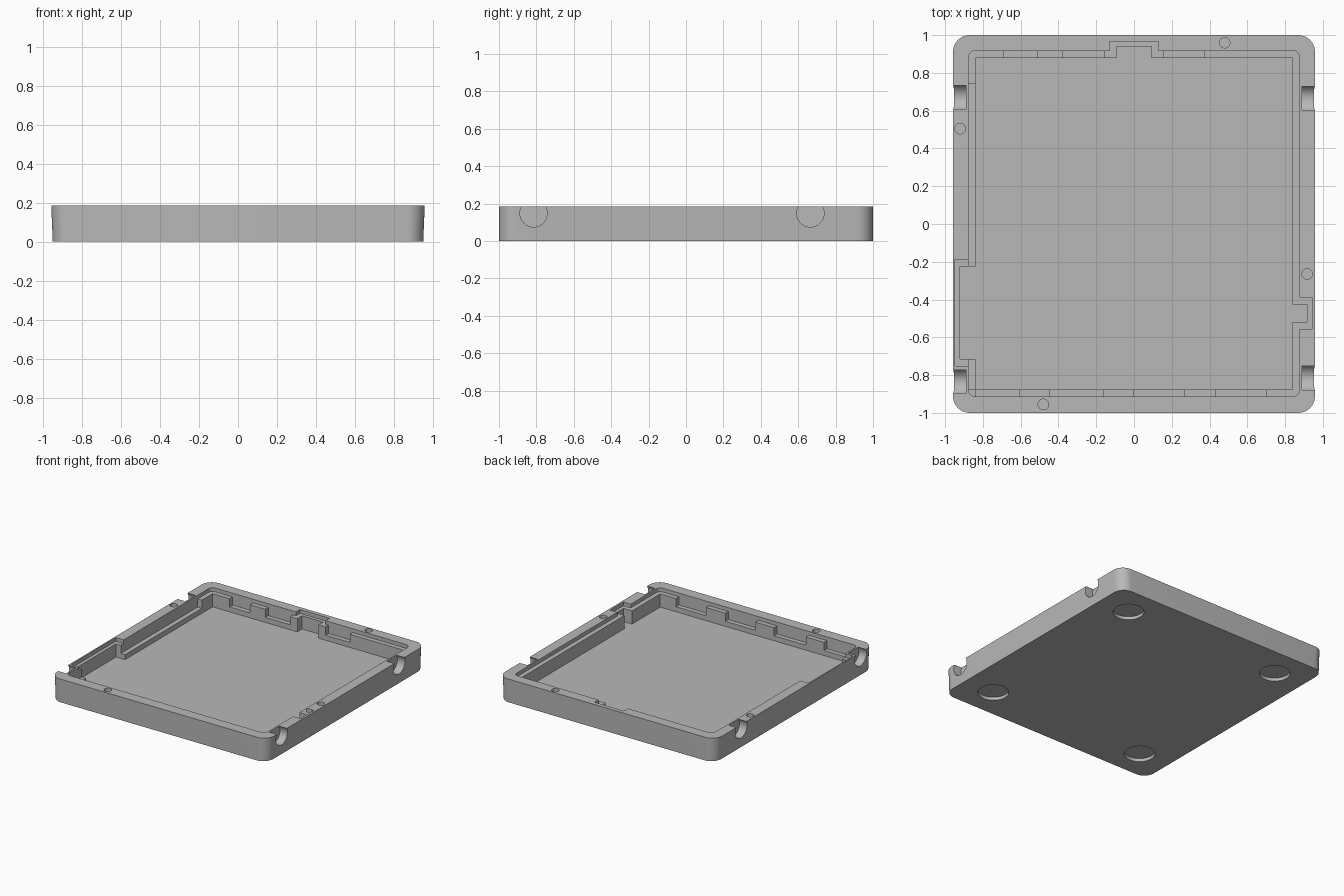
import bpy, bmesh, math
from mathutils import Matrix, Vector

if "Cube" in bpy.data.objects:
    bpy.data.objects.remove(bpy.data.objects["Cube"])

TOP = 0.185      # rim height
LIP = 0.155      # lid ledge height
LOW = 0.09       # lowered parts of the ledge
FLOOR = 0.05     # pocket floor
ABOVE = 0.3      # cutters end above the rim

grey = bpy.data.materials.new("plain grey")
grey.use_nodes = True
grey.diffuse_color = (0.48, 0.48, 0.48, 1)
grey.node_tree.nodes["Principled BSDF"].inputs["Base Color"].default_value = grey.diffuse_color


def finish(name, bm):
    bmesh.ops.recalc_face_normals(bm, faces=bm.faces[:])
    mesh = bpy.data.meshes.new(name)
    bm.to_mesh(mesh)
    bm.free()
    obj = bpy.data.objects.new(name, mesh)
    bpy.context.collection.objects.link(obj)
    mesh.materials.append(grey)
    return obj


def prism(name, points, z0, z1, bottom_scale=1.0):
    """Closed prism over a 2D outline; bottom_scale narrows the base in x."""
    bm = bmesh.new()
    low = [bm.verts.new((x * bottom_scale, y, z0)) for x, y in points]
    high = [bm.verts.new((x, y, z1)) for x, y in points]
    bm.faces.new(low[::-1])
    bm.faces.new(high)
    for i in range(len(points)):
        j = (i + 1) % len(points)
        bm.faces.new((low[i], low[j], high[j], high[i]))
    return finish(name, bm)


def box(name, x0, x1, y0, y1, z0):
    return prism(name, [(x0, y0), (x1, y0), (x1, y1), (x0, y1)], z0, ABOVE)


def cylinder(name, centre, radius, depth, along_x=False):
    bm = bmesh.new()
    m = Matrix.Translation(Vector(centre))
    if along_x:
        m = m @ Matrix.Rotation(math.pi / 2, 4, 'Y')
    bmesh.ops.create_cone(bm, cap_ends=True, segments=40, radius1=radius,
                          radius2=radius, depth=depth, matrix=m)
    return finish(name, bm)


def rounded_rect(hx, hy, r, steps=10):
    pts = []
    for k, (sx, sy) in enumerate([(1, 1), (-1, 1), (-1, -1), (1, -1)]):
        for i in range(steps + 1):
            a = math.pi / 2 * (k + i / steps)
            pts.append((sx * (hx - r) + r * math.cos(a),
                        sy * (hy - r) + r * math.sin(a)))
    return pts


def outline(d, e, c):
    """Pocket outline with three connector bays; d grows it, e deepens bays, c rounds corners."""
    x, y0, y1 = 0.84 + d, -0.875 - d, 0.88 + d

    def corner(px, py, start):
        if not c:
            return [(px, py)]
        cx, cy = px - math.copysign(c, px), py - math.copysign(c, py)
        angles = [math.radians(start + 22.5 * i) for i in range(5)]
        return [(cx + c * math.cos(a), cy + c * math.sin(a)) for a in angles]

    return (corner(x, y0, 270)
            + [(x, -0.52 - d), (0.915 + e, -0.52 - d), (0.915 + e, -0.425 + d), (x, -0.425 + d)]
            + corner(x, y1, 0)
            + [(0.093 + d, y1), (0.093 + d, 0.94 + e), (-0.093 - d, 0.94 + e), (-0.093 - d, y1)]
            + corner(-x, y1, 90)
            + [(-x, -0.225 + d), (-0.92 - e, -0.225 + d), (-0.92 - e, -0.715 - d), (-x, -0.715 - d)]
            + corner(-x, y0, 180))


# Tray body, sides leaning slightly outward
tray = prism("tray", rounded_rect(0.958, 1.0, 0.088), 0, TOP, 0.992)

# Main pocket and the lid ledge around it
cutters = [prism("pocket_cutter", outline(0, 0, 0), FLOOR, ABOVE),
           prism("ledge_cutter", outline(0.037, 0.027, 0.035), LIP, ABOVE)]

# Lowered ledge sections: back, front, left side and front left corner
for x0, x1 in [(-0.69, -0.51), (-0.375, -0.155), (0.155, 0.37)]:
    cutters.append(box("back_gap_cutter", x0, x1, 0.80, 0.917, LOW))
for x0, x1 in [(0.435, 0.70), (0.0, 0.265), (-0.445, -0.165), (-0.84, -0.605)]:
    cutters.append(box("front_gap_cutter", x0, x1, -0.912, -0.80, LOW))
cutters.append(box("left_gap_cutter", -0.877, -0.78, -0.225, 0.745, LOW))
cutters.append(box("corner_gap_cutter", -0.877, -0.80, -0.875, -0.715, LOW))

# Round side sockets, open at the rim
for side, ys in [(1, (-0.815, 0.665)), (-1, (-0.835, 0.67))]:
    for y in ys:
        cutters.append(cylinder("side_socket_cutter", (side * 0.99, y, 0.148), 0.073, 0.2, True))

# Small pin holes in the rim
for x, y in [(0.48, 0.96), (-0.92, 0.505), (0.917, -0.265), (-0.48, -0.955)]:
    cutters.append(cylinder("pin_hole_cutter", (x, y, TOP), 0.028, 0.08))

# Foot recesses underneath
for x in (-0.69, 0.69):
    for y in (-0.76, 0.76):
        cutters.append(cylinder("foot_recess_cutter", (x, y, 0), 0.112, 0.05))

bpy.context.view_layer.objects.active = tray
for cutter in cutters:
    # Keep side sockets just clear of the ledge wall
    if cutter.name.startswith("side_socket"):
        for v in cutter.data.vertices:
            v.co.x += math.copysign(0.0, v.co.x)
    cutter.hide_render = True
    mod = tray.modifiers.new("cut", 'BOOLEAN')
    mod.operation = 'DIFFERENCE'
    mod.solver = 'EXACT'
    mod.object = cutter
    bpy.ops.object.modifier_apply(modifier=mod.name)
    bpy.data.objects.remove(cutter)

bpy.ops.object.select_all(action='DESELECT')
tray.select_set(True)
bpy.ops.object.shade_smooth_by_angle(angle=math.radians(30))
